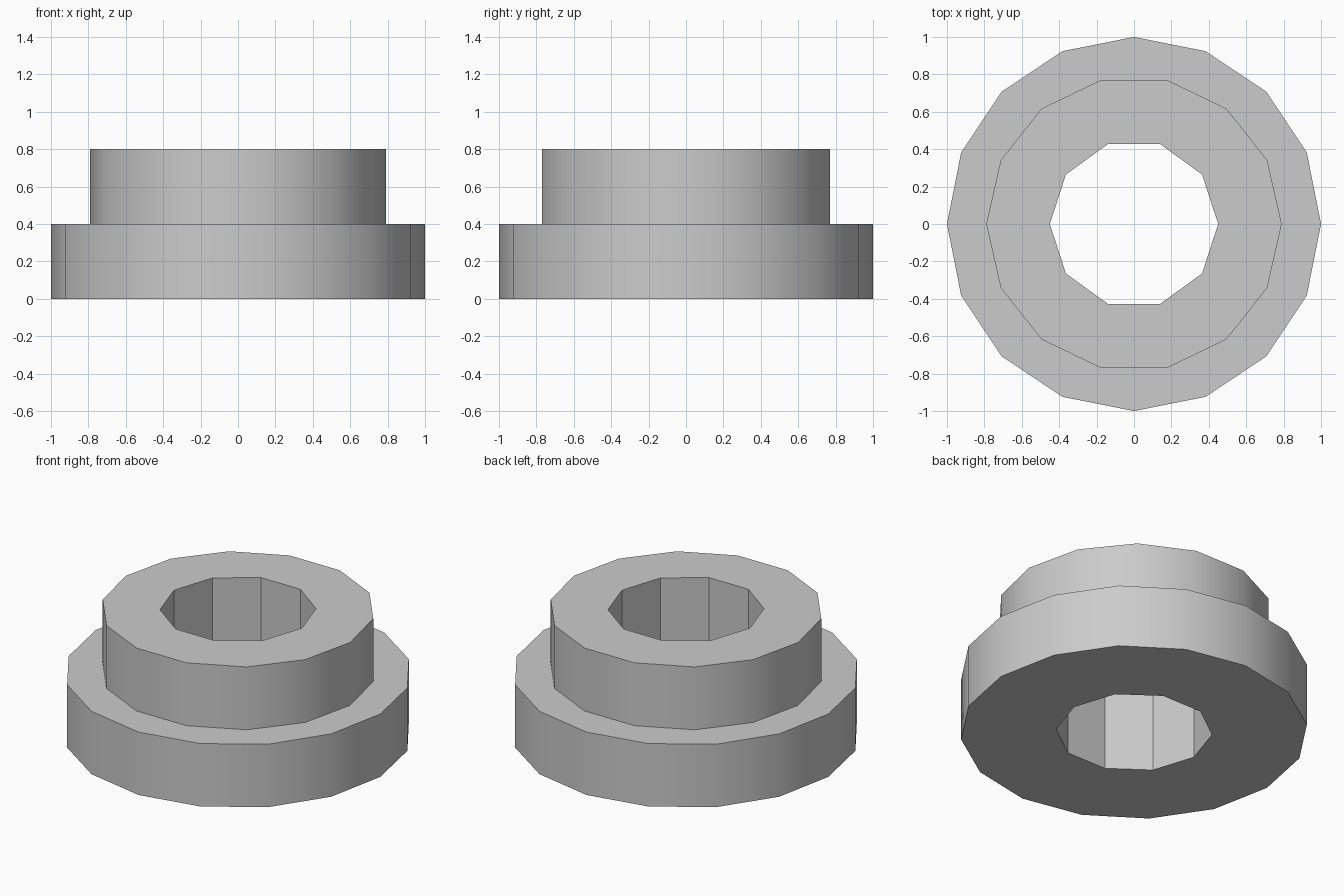
import bpy
import bmesh
from math import cos, sin, tau, radians

cube = bpy.data.objects.get("Cube")
if cube:
    bpy.data.objects.remove(cube, do_unlink=True)

FLANGE = (16, 1.0)      # sides, radius
COLLAR = (14, 0.79)
BORE = (10, 0.45)
STEP, TOP = 0.4, 0.8

bm = bmesh.new()


def ring(shape, z):
    """Closed polygon of edges, first corner on +x."""
    n, r = shape
    verts = [bm.verts.new((r * cos(tau * i / n), r * sin(tau * i / n), z)) for i in range(n)]
    return [bm.edges.new((verts[i], verts[(i + 1) % n])) for i in range(n)]


def wall(lower, upper):
    bmesh.ops.bridge_loops(bm, edges=lower + upper)


def annulus(outer, inner):
    bmesh.ops.triangle_fill(bm, edges=outer + inner, use_beauty=True)


flange_low, flange_high = ring(FLANGE, 0), ring(FLANGE, STEP)
collar_low, collar_high = ring(COLLAR, STEP), ring(COLLAR, TOP)
bore_low, bore_high = ring(BORE, 0), ring(BORE, TOP)

# Vertical walls of the flange, collar and bore
wall(flange_low, flange_high)
wall(collar_low, collar_high)
wall(bore_low, bore_high)

# Flat underside, shoulder and top
annulus(flange_low, bore_low)
annulus(flange_high, collar_low)
annulus(collar_high, bore_high)

bmesh.ops.recalc_face_normals(bm, faces=bm.faces)
mesh = bpy.data.meshes.new("flanged_bushing")
bm.to_mesh(mesh)
bm.free()

# Plain grey
grey = bpy.data.materials.new("light_grey")
grey.use_nodes = True
colour = (0.6, 0.6, 0.6, 1)
grey.diffuse_color = colour
grey.node_tree.nodes["Principled BSDF"].inputs["Base Color"].default_value = colour
mesh.materials.append(grey)

bushing = bpy.data.objects.new("flanged_bushing", mesh)
bpy.context.collection.objects.link(bushing)
bpy.context.view_layer.objects.active = bushing
bushing.select_set(True)
bpy.ops.object.shade_smooth_by_angle(angle=radians(30))
